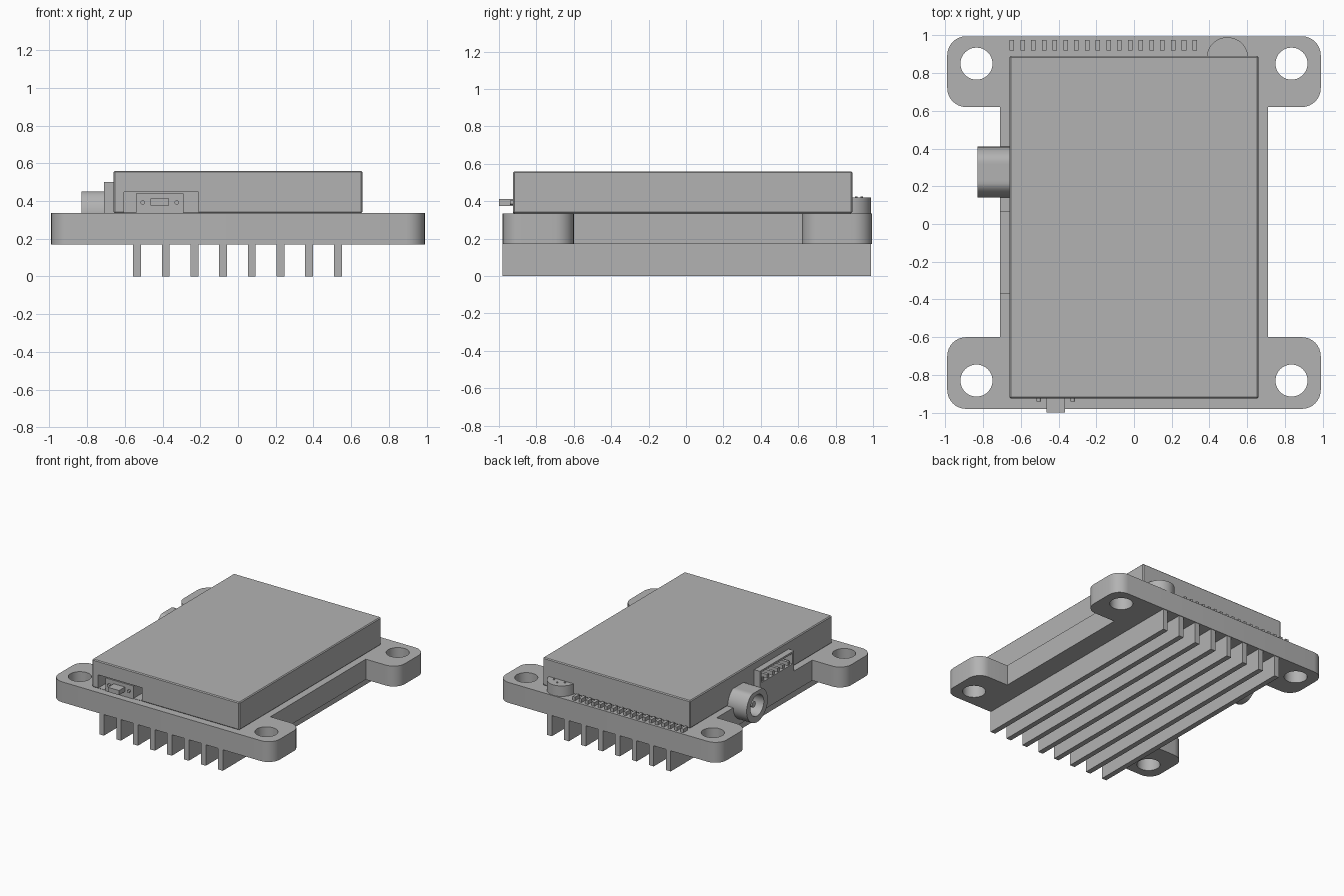
import bpy, bmesh, math
from mathutils import Vector, Matrix

cube = bpy.data.objects.get("Cube")
if cube:
    bpy.data.objects.remove(cube, do_unlink=True)

grey = bpy.data.materials.new("matte grey")
grey.use_nodes = True
grey.diffuse_color = (0.45, 0.45, 0.45, 1)
grey.node_tree.nodes["Principled BSDF"].inputs["Base Color"].default_value = grey.diffuse_color


def finish(name, bm):
    """Turn a bmesh into a named, coloured object."""
    bmesh.ops.recalc_face_normals(bm, faces=bm.faces)
    mesh = bpy.data.meshes.new(name)
    bm.to_mesh(mesh)
    bm.free()
    mesh.materials.append(grey)
    obj = bpy.data.objects.new(name, mesh)
    bpy.context.collection.objects.link(obj)
    return obj


def activate(obj):
    bpy.ops.object.select_all(action='DESELECT')
    obj.select_set(True)
    bpy.context.view_layer.objects.active = obj


def smooth(obj):
    activate(obj)
    bpy.ops.object.shade_smooth_by_angle(angle=math.radians(30))


def box(name, x, y, z):
    """Box from (min, max) ranges."""
    bm = bmesh.new()
    bmesh.ops.create_cube(bm, size=1)
    for v in bm.verts:
        for i, (lo, hi) in enumerate((x, y, z)):
            v.co[i] = lo if v.co[i] < 0 else hi
    return finish(name, bm)


def prism(name, points, low, high, axis='Z'):
    """Extrude a 2D outline; along X the outline is read as (y, z)."""
    bm = bmesh.new()
    place = (lambda p, d: (p[0], p[1], d)) if axis == 'Z' else (lambda p, d: (d, p[0], p[1]))
    face = bm.faces.new([bm.verts.new(place(p, low)) for p in points])
    ext = bmesh.ops.extrude_face_region(bm, geom=[face])
    shift = Vector(place((0, 0), high - low))
    bmesh.ops.translate(bm, vec=shift, verts=[g for g in ext['geom'] if isinstance(g, bmesh.types.BMVert)])
    return finish(name, bm)


def arc(cx, cy, r, start, end, n):
    return [(cx + r * math.cos(math.radians(start + (end - start) * i / n)),
             cy + r * math.sin(math.radians(start + (end - start) * i / n))) for i in range(n + 1)]


def circle(cx, cy, r, n=40):
    return arc(cx, cy, r, 0, 360, n)[:-1]


def cut(obj, cutter):
    mod = obj.modifiers.new("cut", 'BOOLEAN')
    mod.operation = 'DIFFERENCE'
    mod.solver = 'EXACT'
    mod.object = cutter
    activate(obj)
    bpy.ops.object.modifier_apply(modifier=mod.name)
    bpy.data.objects.remove(cutter, do_unlink=True)


# Base plate with four rounded ears and mounting holes
BASE, DECK, TOP = 0.17, 0.335, 0.56
EAR, WAIST, R = 0.99, 0.71, 0.1
BACK, FRONT = 0.995, -0.98
half = [(WAIST, -0.6)]
right_low = arc(EAR - R, FRONT + R, R, -90, 0, 8) + arc(EAR - R, -0.6 - R, R, 0, 90, 8) + half
right_high = [(WAIST, 0.62)] + arc(EAR - R, 0.62 + R, R, -90, 0, 8) + arc(EAR - R, BACK - R, R, 0, 90, 8)
side = right_low + right_high
plate = prism("base_plate", side + [(-x, y) for x, y in reversed(side)], BASE, DECK)
for sx in (-1, 1):
    for hy in (0.85, -0.83):
        cut(plate, prism("hole_cutter", circle(sx * 0.835, hy, 0.085), 0.1, 0.4))
smooth(plate)

# Heat sink fins
for i in range(8):
    cx = -0.535 + i * 0.152
    box(f"cooling_fin_{i + 1}", (cx - 0.021, cx + 0.021), (FRONT, BACK - 0.005), (0, BASE))

# Housing with a softened top edge
housing = box("housing", (-0.66, 0.66), (-0.925, 0.89), (DECK, TOP))
bevel = housing.modifiers.new("soft_edge", 'BEVEL')
bevel.width = 0.007
bevel.segments = 1
activate(housing)
bpy.ops.object.modifier_apply(modifier=bevel.name)
cut(housing, box("switch_cutter", (-0.605, -0.21), (-1, -0.8), (DECK + 0.004, 0.447)))
cut(housing, box("socket_cutter", (-0.7, -0.56), (-0.35, 0.05), (0.40, 0.485)))

# Slide switch set into the front recess
box("switch_body", (-0.54, -0.29), (-0.925, -0.78), (DECK, 0.44))
box("switch_slider", (-0.465, -0.365), (-1.0, -0.92), (0.375, 0.412))
for i, sx in enumerate((-0.505, -0.325)):
    bm = bmesh.new()
    bmesh.ops.create_cone(bm, cap_ends=True, segments=16, radius1=0.012, radius2=0.012, depth=0.02,
                          matrix=Matrix.Translation((sx, -0.93, 0.392)) @ Matrix.Rotation(math.pi / 2, 4, 'X'))
    smooth(finish(f"switch_rivet_{i + 1}", bm))

# Multi-pin socket on the -x side
socket = box("socket_shell", (-WAIST, -0.655), (-0.37, 0.07), (DECK, 0.5))
cut(socket, box("socket_opening", (-0.8, -0.6), (-0.35, 0.05), (0.40, 0.485)))
for i in range(6):
    cy = -0.315 + i * 0.066
    box(f"socket_pin_{i + 1}", (-0.7, -0.55), (cy - 0.012, cy + 0.012), (0.40, 0.43))

# Round power jack with a flattened top
outline = [(y, min(z, 0.45)) for y, z in circle(0.275, 0.335, 0.135)]
jack = prism("power_jack", outline, -0.83, -0.64, 'X')
cut(jack, prism("jack_bore", circle(0.275, 0.335, 0.085), -0.9, -0.71, 'X'))
smooth(jack)
smooth(prism("jack_pin", circle(0.275, 0.335, 0.025, 16), -0.8, -0.7, 'X'))

# Row of header pins along the back
for i in range(18):
    cx = -0.647 + i * 0.057
    box(f"header_pin_{i + 1}", (cx - 0.012, cx + 0.012), (0.92, 0.975), (DECK, DECK + 0.03))

# Half-round sensor with three contacts
smooth(prism("sensor", arc(0.495, 0.88, 0.11, 0, 180, 24), DECK, 0.42))
for i, (cx, cy) in enumerate(((0.445, 0.91), (0.495, 0.94), (0.545, 0.91))):
    prism(f"sensor_contact_{i + 1}", circle(cx, cy, 0.007, 8), 0.42, 0.425)
